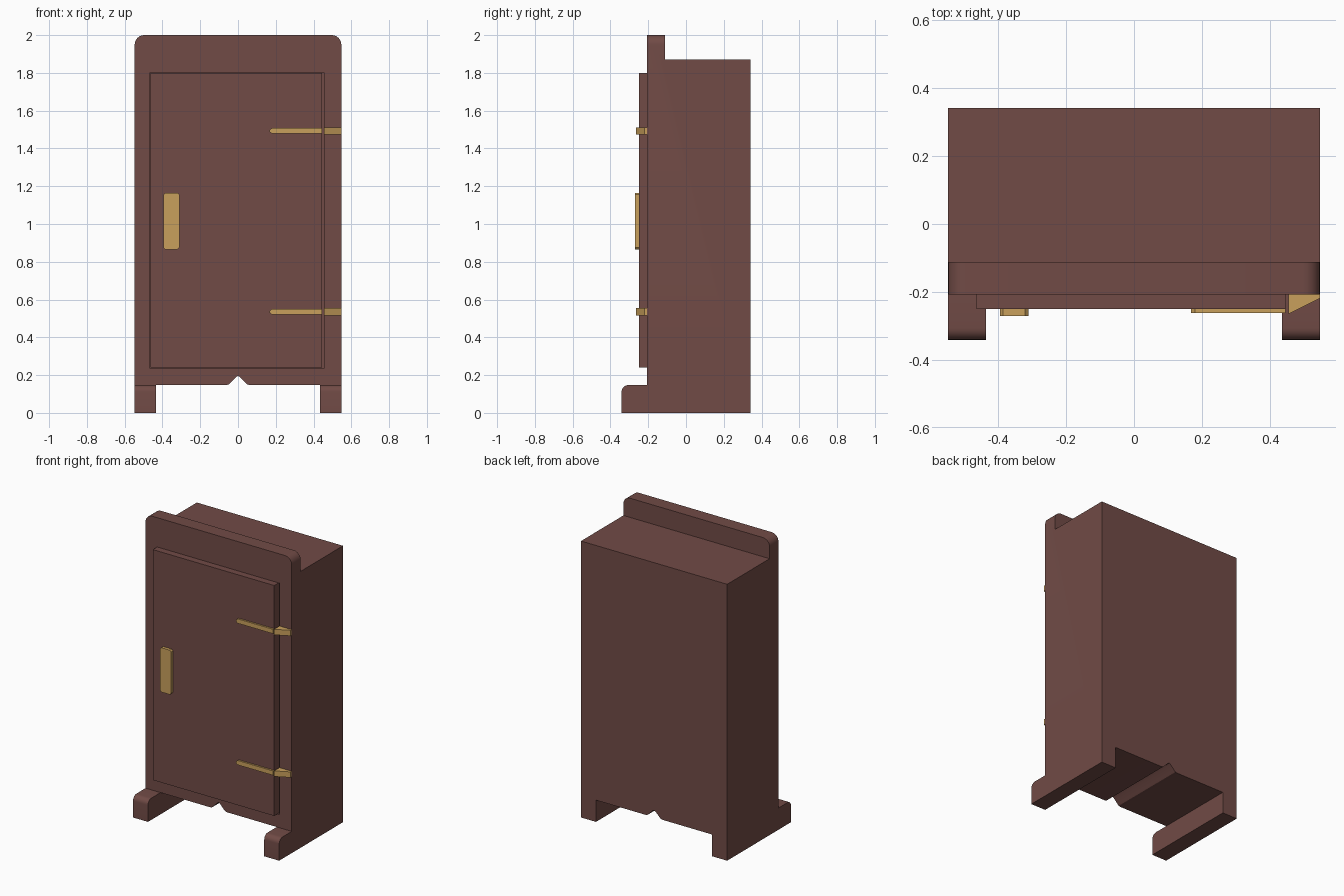
import bpy, bmesh, math
from mathutils import Vector

if "Cube" in bpy.data.objects:
    bpy.data.objects.remove(bpy.data.objects["Cube"])


def material(name, rgb):
    m = bpy.data.materials.new(name)
    m.diffuse_color = (*rgb, 1)
    m.use_nodes = True
    m.node_tree.nodes["Principled BSDF"].inputs["Base Color"].default_value = m.diffuse_color
    return m


WOOD = material("dark wood", (0.165, 0.070, 0.061))
BRASS = material("brass", (0.584, 0.352, 0.107))


def prism(name, pts, axis, lo, hi, mat):
    """Extrude a 2D profile along x (pts are y,z), y (pts x,z) or z (pts x,y)."""
    place = {"x": lambda p, d: (d, p[0], p[1]),
             "y": lambda p, d: (p[0], d, p[1]),
             "z": lambda p, d: (p[0], p[1], d)}[axis]
    bm = bmesh.new()
    face = bm.faces.new([bm.verts.new(place(p, lo)) for p in pts])
    new = bmesh.ops.extrude_face_region(bm, geom=[face])["geom"]
    shift = Vector(place((0, 0), hi - lo))
    bmesh.ops.translate(bm, vec=shift,
                        verts=[v for v in new if isinstance(v, bmesh.types.BMVert)])
    bmesh.ops.recalc_face_normals(bm, faces=bm.faces)
    me = bpy.data.meshes.new(name)
    bm.to_mesh(me)
    bm.free()
    me.materials.append(mat)
    ob = bpy.data.objects.new(name, me)
    bpy.context.collection.objects.link(ob)
    return ob


def rect(x0, x1, z0, z1):
    return [(x0, z0), (x1, z0), (x1, z1), (x0, z1)]


def arc(cx, cz, r, a0, a1, n=6):
    return [(cx + r * math.cos(math.radians(a0 + (a1 - a0) * i / n)),
             cz + r * math.sin(math.radians(a0 + (a1 - a0) * i / n)))
            for i in range(n + 1)]


def activate(ob):
    bpy.ops.object.select_all(action="DESELECT")
    ob.select_set(True)
    bpy.context.view_layer.objects.active = ob


def cut(ob, cutter):
    mod = ob.modifiers.new("cut", "BOOLEAN")
    mod.operation = "DIFFERENCE"
    mod.solver = "EXACT"
    mod.object = cutter
    activate(ob)
    bpy.ops.object.modifier_apply(modifier=mod.name)
    bpy.data.objects.remove(cutter)


def smooth(ob):
    activate(ob)
    bpy.ops.object.shade_smooth_by_angle(angle=math.radians(30))


W, LEG, FOOT_Z = 0.547, 0.435, 0.147
FRONT, BACK = -0.207, 0.341

# Cabinet body: rounded top corners, legs and a notched apron at the bottom
half = [(0.012, 0.188), (0.04, 0.159), (0.05, 0.15), (0.065, FOOT_Z),
        (LEG, FOOT_Z), (LEG, 0), (W, 0)] + arc(W - 0.05, 1.95, 0.05, 0, 90)
outline = [(0, 0.196)] + half + [(-x, z) for x, z in reversed(half)]
body = prism("cabinet_body", outline, "y", FRONT, BACK, WOOD)
# Lower the top behind the front panel
cut(body, prism("top_cutter", rect(-1, 1, 1.87, 2.5), "y", -0.112, 1, WOOD))
# Shallow opening behind the door
cut(body, prism("door_cutter", rect(-0.465, 0.455, 0.236, 1.802), "y", -1, FRONT + 0.04, WOOD))
smooth(body)

# Feet reaching forward, with a rounded upper front edge
toe = ([(FRONT, FOOT_Z), (FRONT, 0), (-0.341, 0)]
       + arc(-0.341 + 0.035, FOOT_Z - 0.035, 0.035, 180, 90))
for side, x0, x1 in (("left", -W, -LEG), ("right", LEG, W)):
    smooth(prism(side + "_front_foot", toe, "x", x0, x1, WOOD))

# Door
prism("door", rect(-0.463, 0.446, 0.241, 1.8), "y", -0.25, FRONT + 0.04, WOOD)

# Handle plate with clipped corners
c, x0, x1, z0, z1 = 0.01, -0.395, -0.311, 0.865, 1.165
plate = [(x0 + c, z0), (x1 - c, z0), (x1, z0 + c), (x1, z1 - c),
         (x1 - c, z1), (x0 + c, z1), (x0, z1 - c), (x0, z0 + c)]
prism("handle_plate", plate, "y", -0.271, -0.25, BRASS)

# Hinges: pointed strap on the door and a wedge on the frame
for level, z in (("lower", 0.535), ("upper", 1.493)):
    h = 0.015
    strap = [(0.446, z - h), (0.446, z + h), (0.18, z + h),
             (0.168, z + 0.005), (0.168, z - 0.005), (0.18, z - h)]
    prism(level + "_hinge_strap", strap, "y", -0.262, -0.25, BRASS)
    wedge = [(0.455, FRONT), (0.455, -0.265), (W, -0.219), (W, FRONT)]
    prism(level + "_hinge_wedge", wedge, "z", z - 0.019, z + 0.019, BRASS)
